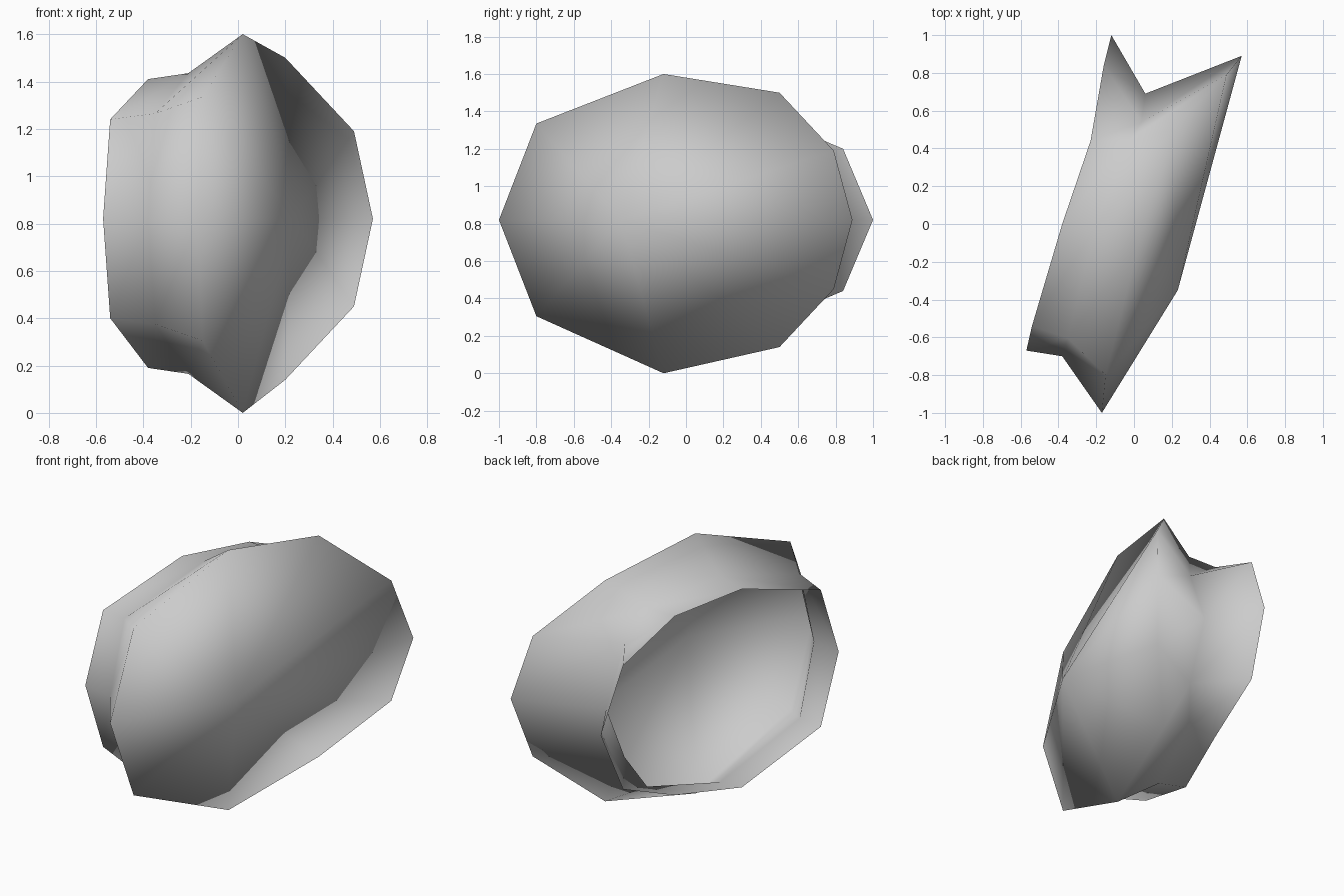
import bpy, bmesh

if "Cube" in bpy.data.objects:
    bpy.data.objects.remove(bpy.data.objects["Cube"])

# Half profiles of each ring, running from the front tip over the top to the back tip
OPEN_RIM = [(-.57, -.67, .82), (-.54, -.54, 1.24), (-.38, 0, 1.41),
            (-.23, .44, 1.37), (-.16, .84, 1.2), (-.12, 1, .82)]
GROOVE = [(-.38, -.7, .82), (-.35, -.605, 1.265), (-.21, -.03, 1.435),
          (-.04, .435, 1.37), (.04, .54, 1.17), (.06, .69, .82)]
OUTER_RIM = [(-.17, -1, .82), (-.15, -.8, 1.335), (.02, -.12, 1.6),
             (.2, .5, 1.5), (.49, .79, 1.19), (.57, .89, .82)]
DOME_TOP = (.232, -.35, .82)


def full_ring(bm, half):
    """Mirror the upper half downwards into a closed ten-sided ring."""
    lower = [(x, y, (1.6 if i == 2 else 1.64) - z)
             for i, (x, y, z) in enumerate(half) if 0 < i < 5]
    return [bm.verts.new(p) for p in half + lower[::-1]]


def bridge(bm, a, b):
    n = len(a)
    for i in range(n):
        j = (i + 1) % n
        bm.faces.new((a[i], a[j], b[j], b[i]))


bm = bmesh.new()
rings = [full_ring(bm, h) for h in (OPEN_RIM, GROOVE, OUTER_RIM)]

# Flared band with its groove
for a, b in zip(rings, rings[1:]):
    bridge(bm, a, b)

# Dome: a fan from the outer rim to one off-centre peak
top = bm.verts.new(DOME_TOP)
ring = rings[-1]
for i, v in enumerate(ring):
    bm.faces.new((v, ring[(i + 1) % len(ring)], top))

# Consistent normals with the dome facing +x
bmesh.ops.recalc_face_normals(bm, faces=bm.faces)
bm.normal_update()
if sum(f.normal.x for f in top.link_faces) < 0:
    bmesh.ops.reverse_faces(bm, faces=bm.faces)
for f in bm.faces:
    f.smooth = True

mesh = bpy.data.meshes.new("shell")
bm.to_mesh(mesh)
bm.free()
shell = bpy.data.objects.new("shell", mesh)
bpy.context.collection.objects.link(shell)

grey = bpy.data.materials.new("light grey")
grey.diffuse_color = (.6, .6, .6, 1)
grey.use_nodes = True
grey.node_tree.nodes["Principled BSDF"].inputs["Base Color"].default_value = grey.diffuse_color
mesh.materials.append(grey)
